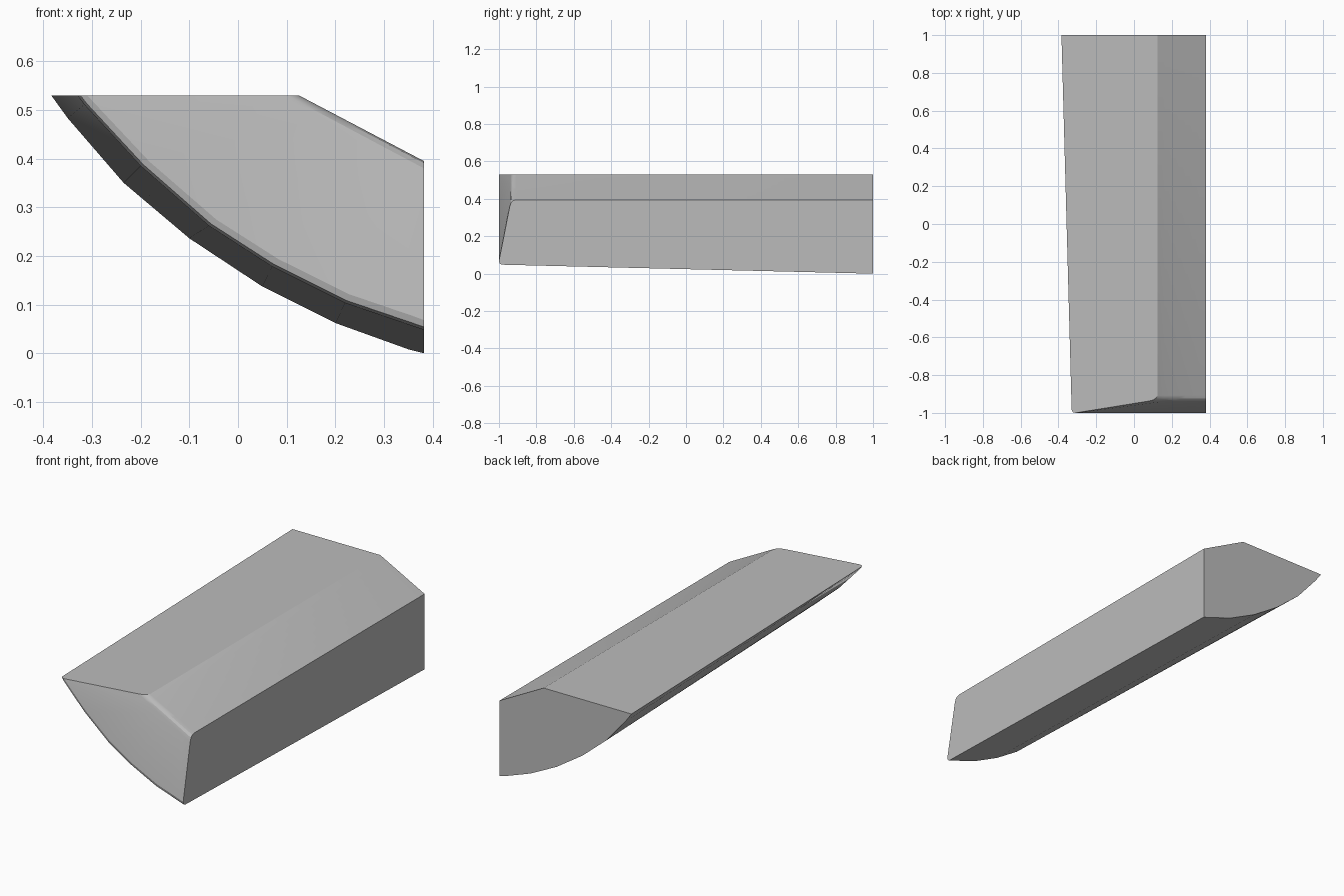
import bpy, bmesh, math
from mathutils import Vector

if "Cube" in bpy.data.objects:
    bpy.data.objects.remove(bpy.data.objects["Cube"])

# Curved underside profile (x, z) at the back and at the front
BACK = [(-.384, .53), (-.35, .483), (-.235, .35), (-.1, .236),
        (.05, .137), (.2, .062), (.35, .008), (.382, 0)]
FRONT = [(-.33, .53), (-.316, .511), (-.2, .385), (-.06, .262),
         (.07, .178), (.22, .103), (.355, .057), (.382, .048)]
N = len(BACK)


def curve(profile, y, inset=0):
    """Profile row at depth y, pulled inward but kept on the top and side planes."""
    row = []
    for i, (x, z) in enumerate(profile):
        a = math.pi / 2 * i / (N - 1)
        row.append(Vector((x + inset * math.cos(a), y, z + inset * math.sin(a))))
    return row


def line(a, b):
    """Straight row from the top plane to the side plane."""
    return [Vector(a).lerp(Vector(b), i / (N - 1)) for i in range(N)]


rows = [
    curve(BACK, 1), curve(FRONT, -.985), curve(FRONT, -.996, .006),
    curve(FRONT, -1, .02),
    # rounded upper front edge
    line((.08, -.937, .53), (.382, -.942, .36)),
    line((.1, -.932, .53), (.382, -.935, .38)),
    line((.115, -.923, .53), (.382, -.924, .391)),
    line((.125, -.908, .53), (.382, -.905, .395)),
    # back edge of the sloped top
    line((.125, 1, .53), (.382, 1, .395)),
]

# Closed band of strips, then the flat top and flat right side as caps
bm = bmesh.new()
grid = [[bm.verts.new(p) for p in r] for r in rows]
for k, a in enumerate(grid):
    b = grid[(k + 1) % len(grid)]
    for i in range(N - 1):
        bm.faces.new((a[i], a[i + 1], b[i + 1], b[i]))
bm.faces.new([r[0] for r in grid])
bm.faces.new([r[-1] for r in grid])
bmesh.ops.recalc_face_normals(bm, faces=bm.faces)

mesh = bpy.data.meshes.new("curved_block")
bm.to_mesh(mesh)
bm.free()
block = bpy.data.objects.new("curved_block", mesh)
bpy.context.collection.objects.link(block)

grey = bpy.data.materials.new("light grey")
grey.diffuse_color = (.5, .5, .5, 1)
grey.use_nodes = True
grey.node_tree.nodes["Principled BSDF"].inputs["Base Color"].default_value = grey.diffuse_color
mesh.materials.append(grey)

bpy.context.view_layer.objects.active = block
block.select_set(True)
bpy.ops.object.shade_smooth_by_angle(angle=math.radians(25))
